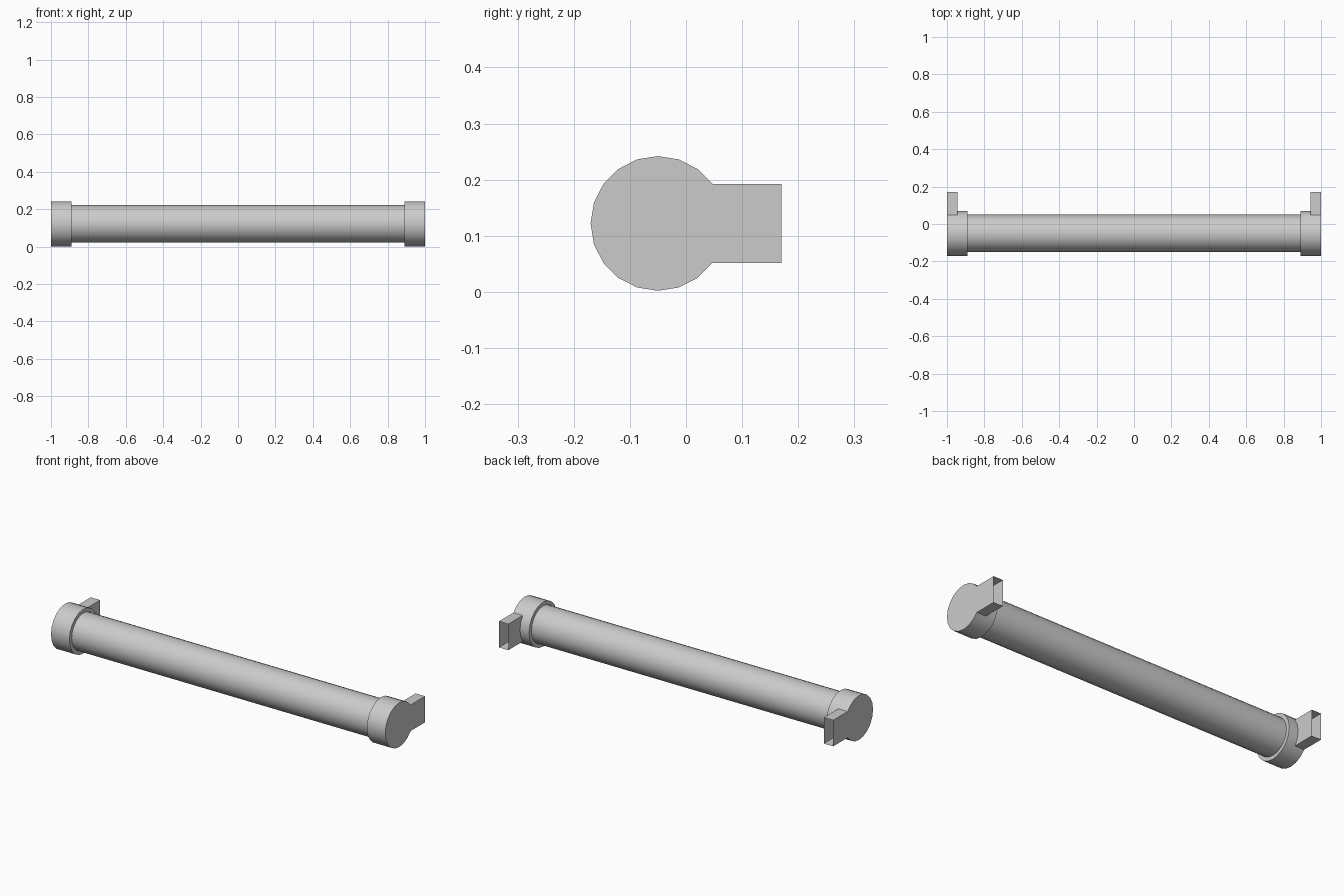
import bpy, bmesh
from math import sin, cos, radians, atan2, pi

cube = bpy.data.objects.get("Cube")
if cube:
    bpy.data.objects.remove(cube)

SIDES = 20
AXIS_Y, AXIS_Z = -0.05, 0.122

grey = bpy.data.materials.new("light_grey")
grey.use_nodes = True
grey.diffuse_color = (0.6, 0.6, 0.6, 1)
grey.node_tree.nodes["Principled BSDF"].inputs["Base Color"].default_value = (0.6, 0.6, 0.6, 1)


def rings(bm, radius, stations):
    """Join circles around the long axis at each x station."""
    loops = []
    for x in stations:
        loops.append([bm.verts.new((x, AXIS_Y + radius * sin(2 * pi * i / SIDES),
                                    AXIS_Z + radius * cos(2 * pi * i / SIDES)))
                      for i in range(SIDES)])
    for a, b in zip(loops, loops[1:]):
        for i in range(SIDES):
            j = (i + 1) % SIDES
            bm.faces.new((a[i], a[j], b[j], b[i]))
    return loops


def finish(bm, name):
    bmesh.ops.recalc_face_normals(bm, faces=bm.faces[:])
    mesh = bpy.data.meshes.new(name)
    bm.to_mesh(mesh)
    bm.free()
    mesh.materials.append(grey)
    obj = bpy.data.objects.new(name, mesh)
    bpy.context.collection.objects.link(obj)
    bpy.ops.object.select_all(action="DESELECT")
    obj.select_set(True)
    bpy.context.view_layer.objects.active = obj
    bpy.ops.object.shade_smooth_by_angle(angle=radians(30))


def end_cap(name, side):
    """Collar with a hollow bracket pulled out of its back."""
    bm = bmesh.new()
    loops = rings(bm, 0.12, [side * 0.89, side * 0.944, side * 1.0])
    bm.faces.new(loops[0])
    bm.faces.new(loops[-1])
    bmesh.ops.recalc_face_normals(bm, faces=bm.faces[:])

    # Outer half of the collar, four facets facing the back
    back = []
    for f in bm.faces:
        c = f.calc_center_median()
        angle = abs(atan2(c.z - AXIS_Z, c.y - AXIS_Y))
        if len(f.verts) == 4 and abs(c.x) > 0.944 and angle < radians(36):
            back.append(f)
    out = bmesh.ops.extrude_face_region(bm, geom=back)["geom"]
    for v in out:
        if isinstance(v, bmesh.types.BMVert):
            v.co.y = 0.17

    # Open bracket end and the passage into the collar
    ends = [f for f in out if isinstance(f, bmesh.types.BMFace)]
    ends += [f for f in back if f.is_valid]
    bmesh.ops.delete(bm, geom=ends, context="FACES")
    finish(bm, name)


# Long tube
bm = bmesh.new()
rings(bm, 0.1, [-0.89, 0.89])
finish(bm, "tube")

# Collars with brackets
end_cap("left_end_cap", 1)
end_cap("right_end_cap", -1)
